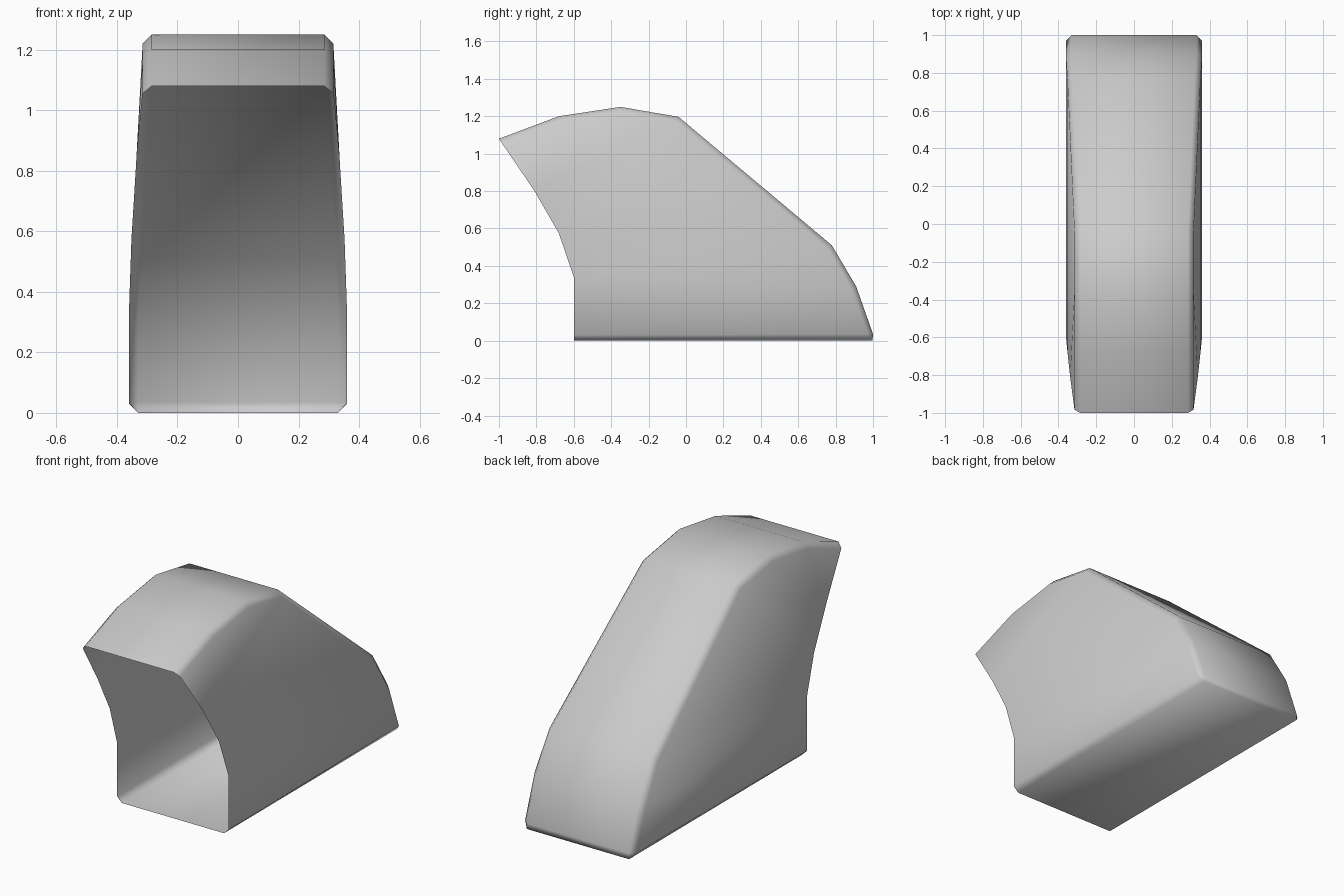
import bpy, bmesh
from mathutils import Vector

if "Cube" in bpy.data.objects:
    bpy.data.objects.remove(bpy.data.objects["Cube"])

C = 0.03  # chamfer size

# Outer spine from lower back, over the crown, to the front lip: (y, z, half width)
top = [(1.0, 0.035, 0.36), (0.91, 0.29, 0.36), (0.78, 0.51, 0.352),
       (-0.04, 1.197, 0.315), (-0.35, 1.25, 0.315), (-0.68, 1.2, 0.315), (-1.0, 1.08, 0.315)]
# Direction in which each spine point is inset to make the chamfer
inset = [(-1, 0), (-0.92, -0.4), (-0.78, -0.62), (-0.42, -0.9),
         (0, -1), (0.26, -0.96), (0.56, -0.83)]
# Open front rim, from bottom up: (y, z, half width)
rim = [(-0.6, C, 0.36), (-0.6, 0.34, 0.36), (-0.68, 0.575, 0.352), (-0.81, 0.8, 0.338)]
# Floor ends
floor = [(-0.6, 0.0), (0.997, 0.0)]

bm = bmesh.new()
sides = []
for s in (-1, 1):
    fl = [bm.verts.new((s * (0.36 - C), y, z)) for y, z in floor]
    edge = [bm.verts.new((s * (w - C), y, z)) for y, z, w in top]
    t = [bm.verts.new((s * w, y + C * dy, z + C * dz))
         for (y, z, w), (dy, dz) in zip(top, inset)]
    f = [bm.verts.new((s * w, y, z)) for y, z, w in rim]
    # Side wall
    for i in range(3):
        bm.faces.new((f[i], t[i], t[i + 1], f[i + 1]))
    bm.faces.new((f[3], t[3], t[4]))
    bm.faces.new((f[3], t[4], t[5]))
    bm.faces.new((f[3], t[5], t[6]))
    # Chamfers along spine and floor
    for i in range(6):
        bm.faces.new((t[i], edge[i], edge[i + 1], t[i + 1]))
    bm.faces.new((fl[0], fl[1], t[0], f[0]))
    bm.faces.new((fl[1], edge[0], t[0]))
    sides.append(fl + edge)

# Floor, back and roof bands joining both sides (front stays open)
L, R = sides
for i in range(len(L) - 1):
    bm.faces.new((L[i], R[i], R[i + 1], L[i + 1]))

bmesh.ops.recalc_face_normals(bm, faces=bm.faces)
# Make the floor face downwards and everything else follow it
low = min(bm.faces, key=lambda fc: fc.calc_center_median().z)
if low.normal.z > 0:
    bmesh.ops.reverse_faces(bm, faces=bm.faces)

me = bpy.data.meshes.new("hood_shell")
bm.to_mesh(me)
bm.free()
ob = bpy.data.objects.new("hood_shell", me)
bpy.context.collection.objects.link(ob)
bpy.context.view_layer.objects.active = ob
ob.select_set(True)
bpy.ops.object.shade_smooth_by_angle(angle=1.05)
